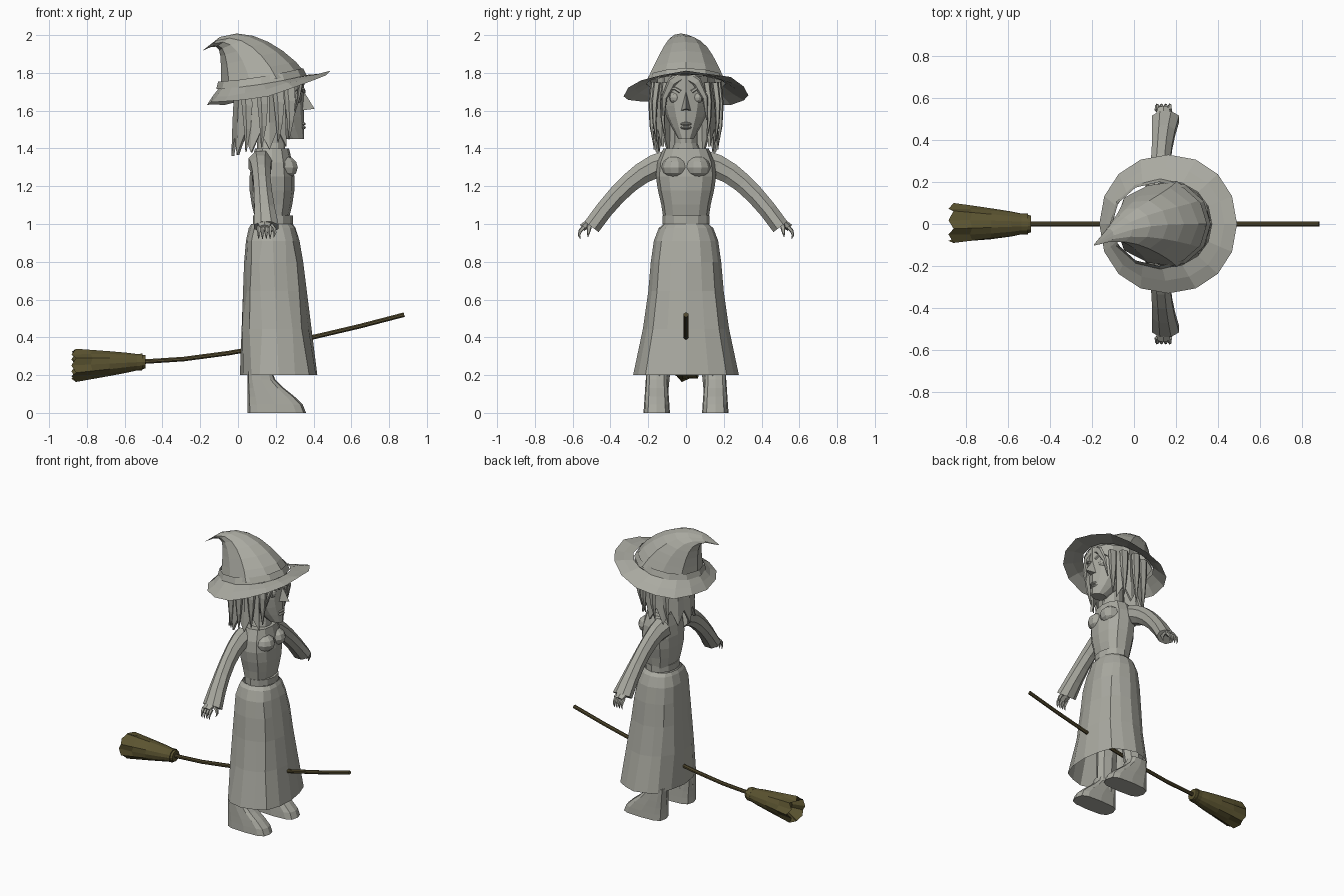
import bpy
import bmesh
import random
from math import sin, cos, pi, tau, radians, copysign
from mathutils import Vector

random.seed(4)
default_cube = bpy.data.objects.get("Cube")
if default_cube:
    bpy.data.objects.remove(default_cube, do_unlink=True)

X_AXIS, Y_AXIS = Vector((1, 0, 0)), Vector((0, 1, 0))


def material(name, red, green, blue):
    made = bpy.data.materials.new(name)
    made.use_nodes = True
    colour = (red, green, blue, 1)
    made.diffuse_color = colour
    made.node_tree.nodes["Principled BSDF"].inputs["Base Color"].default_value = colour
    return made


GREY = material("warm_grey", .4, .4, .355)
STRAW = material("olive_straw", .105, .088, .03)
WOOD = material("dark_wood", .085, .068, .028)


def finish(name, mesh_data, surface=GREY, paired=False):
    """Turn a bmesh into an object, mirrored to both sides when paired."""
    bmesh.ops.recalc_face_normals(mesh_data, faces=mesh_data.faces)
    mesh = bpy.data.meshes.new(name)
    mesh_data.to_mesh(mesh)
    mesh_data.free()
    mesh.materials.append(surface)
    made = bpy.data.objects.new(name, mesh)
    bpy.context.collection.objects.link(made)
    if paired:
        mirror = made.modifiers.new("both_sides", "MIRROR")
        mirror.use_axis = (False, True, False)
        mirror.use_mirror_merge = False
    return made


def loft(name, rings, surface=GREY, paired=False, wrap=True, start=True, end=True):
    """Skin rings of equal length; start and end cap the two openings."""
    mesh_data = bmesh.new()
    rows = [[mesh_data.verts.new(point) for point in ring] for ring in rings]
    count = len(rows[0])
    for low, high in zip(rows, rows[1:]):
        for i in range(count if wrap else count - 1):
            j = (i + 1) % count
            mesh_data.faces.new((low[i], low[j], high[j], high[i]))
    if start:
        mesh_data.faces.new(rows[0])
    if end:
        mesh_data.faces.new(rows[-1])
    return finish(name, mesh_data, surface, paired)


def steps(count):
    return [i / count for i in range(count + 1)]


def ring(back, front, half, z, rise=0, y=0, sides=12, square=1, lift=1):
    """Rounded ring from back to front; its front edge is raised by rise."""
    points = []
    for i in range(sides):
        c, s = cos(tau * i / sides), sin(tau * i / sides)
        c, s = (copysign(abs(value) ** square, value) for value in (c, s))
        along = (c + 1) / 2
        points.append(Vector((back + (front - back) * along, y + half * s,
                              z + rise * along ** lift)))
    return points


def tube(name, path, radii, count, side=X_AXIS, sides=6, surface=GREY, paired=False):
    """Sweep an ellipse; path and radii are functions of t from zero to one."""
    centres = [Vector(path(t)) for t in steps(count)]
    rings = []
    for i, t in enumerate(steps(count)):
        heading = centres[min(i + 1, count)] - centres[max(i - 1, 0)]
        across = side.cross(heading).normalized()
        wide, deep = radii(t)
        turns = [tau * (j + .5) / sides for j in range(sides)]
        rings.append([centres[i] + side * wide * cos(a) + across * deep * sin(a)
                      for a in turns])
    return loft(name, rings, surface, paired)


def strand(name, begin, tip, bow, wide, deep, paired=False):
    """A bowed tube that tapers to a tip."""
    begin, tip, bow = Vector(begin), Vector(tip), Vector(bow)

    def taper(t):
        keep = max(.1, 1 - t * t)
        return wide * keep, deep * keep
    return tube(name, lambda t: begin.lerp(tip, t) + bow * sin(pi * t), taper, 3,
                sides=5, paired=paired)


def ball(name, centre, size, paired=False):
    mesh_data = bmesh.new()
    bmesh.ops.create_uvsphere(mesh_data, u_segments=10, v_segments=6, radius=1)
    bmesh.ops.scale(mesh_data, vec=size, verts=mesh_data.verts)
    bmesh.ops.translate(mesh_data, vec=centre, verts=mesh_data.verts)
    return finish(name, mesh_data, paired=paired)


# Long skirt, open at the hem, with soft folds
def skirt_ring(drop):
    hip = min(1, 6 * drop) ** .5
    reach = .11 + .03 * hip + .065 * drop
    middle = .18 + .035 * drop
    points = ring(middle - reach, middle + reach, .12 + .06 * hip + .1 * drop ** 2,
                  1 - .8 * drop, sides=16, square=.85)
    for i, point in enumerate(points):
        if i % 4:
            point.y *= 1 + .03 * hip * (-1) ** i
            point.x += random.uniform(-.01, .01) * hip
    return points


loft("skirt", [skirt_ring(t * t) for t in steps(6)], start=False, end=False)
loft("waistband", [ring(.08, .29, .125, z) for z in (1, 1.045)])


# Bodice, bust and neck
def bodice_ring(t):
    reach = .09 + .03 * sin(pi * t)
    return ring(.18 - reach, .18 + reach, .12 + .04 * sin(pi * t ** 1.5),
                1.03 + .37 * t, square=.85)


loft("bodice", [bodice_ring(t) for t in steps(5)])
ball("bust", (.25, .06, 1.3), (.07, .07, .06), paired=True)
loft("neck", [ring(.1, .25, half, z) for half, z in ((.08, 1.38), (.06, 1.43), (.06, 1.55))])


# Head narrowing to the chin
def head_ring(t):
    fill = sin(pi / 2 * min(1, 1.5 * t))
    return ring(.24 - .21 * fill, .35, .04 + .09 * fill, 1.45 + .35 * t)


loft("head", [head_ring(t) for t in steps(6)])

# Face details
nose = bmesh.new()
for corner in ((.35, 0, 1.7), (.405, 0, 1.61), (.33, .03, 1.6), (.33, -.03, 1.6)):
    nose.verts.new(corner)
bmesh.ops.convex_hull(nose, input=nose.verts)
finish("nose", nose)
for name, z in (("upper_lip", 1.53), ("lower_lip", 1.51)):
    ball(name, (.34, 0, z), (.02, .03, .01))
ball("eyes", (.315, .06, 1.67), (.025, .03, .03), paired=True)
strand("brows", (.35, .03, 1.7), (.3, .11, 1.7), (.01, 0, .02), .01, .01, paired=True)

# Flared sleeves curving down from the shoulders
tube("sleeves",
     lambda t: (.12 + .03 * t * t, .1 + .4 * t, 1.32 - .335 * t ** 1.7),
     lambda t: (.05 + .02 * (2 * t - 1) ** 2, .05 + .025 * (1 - t) ** 2),
     6, sides=8, paired=True)

# Hands with fingers and thumbs
tube("hands", lambda t: (.14, .48 + .07 * t, 1.03 - .05 * t),
     lambda t: (.03 + .01 * sin(pi * t), .02), 3, paired=True)
for i in range(4):
    x = .11 + .02 * i
    strand(f"fingers_{i + 1}", (x, .54, .985), (x, .56, .92), (0, .015, 0),
           .012, .012, paired=True)
strand("thumbs", (.17, .51, 1), (.19, .52, .93), (.015, 0, 0), .015, .015, paired=True)


# Legs and low shoes
def shoe_ring(t):
    return ring(.05, .18 + .18 * cos(pi / 2 * t) ** 2, .07 - .015 * t, .22 * t,
                y=.155, square=.6)


loft("shoes", [shoe_ring(t) for t in steps(5)], paired=True)
loft("legs", [ring(.05, .18 + .04 * t, .055, .1 + .5 * t, y=.15 - .05 * t, sides=8)
              for t in steps(2)], paired=True)


# Hair shell with a ragged edge, open at the face
def hair_row(t):
    spread = .14 + .03 * t ** .5
    row = []
    for i, share in enumerate(steps(16)):
        a = radians(48 + 264 * share)
        notch = .1 * (i % 2) + .03 * cos(a) if t == 1 else 0
        reach = spread * (1 + .03 * (-1) ** i)
        row.append((.14 + reach * cos(a), reach * sin(a), 1.83 - .44 * t + notch))
    return row


hair = loft("hair", [hair_row(t) for t in steps(3)], wrap=False, start=False, end=False)
hair.modifiers.new("thickness", "SOLIDIFY").thickness = .015

# Loose locks at the sides and a swept fringe
for i, angle in enumerate((40, 65, 95, 125)):
    x, y = .14 + .17 * cos(radians(angle)), .17 * sin(radians(angle))
    strand(f"locks_{i + 1}", (x, y, 1.75), (x, y, 1.41 + .05 * cos(radians(angle))),
           (.01, .015, 0), .035, .02, paired=True)
strand("fringe_left", (.33, -.02, 1.8), (.31, .11, 1.55), (.02, .04, .04), .015, .03)
strand("fringe_right", (.33, 0, 1.8), (.29, -.12, 1.55), (.02, -.04, .04), .015, .03)


# Hat brim, dipping at the back and lifting at the front
def brim_ring(t):
    points = ring(-.1 - .065 * t, .37 + .12 * t, .21 + .12 * t, 1.72 - .085 * t,
                  .07 + .1 * t, sides=16, square=.95, lift=1.7)
    for point in points:
        point.z += random.uniform(-.012, .012) * t
    return points


loft("hat_brim", [brim_ring(t) for t in steps(2)], start=False, end=False)
loft("hat_band", [ring(-.115 + .01 * t, .365 - .02 * t, .215 - .015 * t, 1.715 + .04 * t,
                       .07, lift=1.5) for t in steps(1)], start=False, end=False)


# Hat crown, slumping back to a bent tip
def crown_ring(t):
    points = ring(-.09 - .1 * t ** 4, .36 - .55 * t ** 1.2, .2 * (1 - t) + .003,
                  1.72 + .22 * sin(pi * .65 * t), .075 * (1 - t ** 8),
                  y=-.1 * t ** 4, sides=10)
    for i, point in enumerate(points):
        point.y *= 1 + .05 * (-1) ** i * (1 - t)
    return points


loft("hat_crown", [crown_ring(t) for t in steps(7)], start=False)

# Bent broom handle
tube("broom_handle",
     lambda t: (.88 - 1.4 * t, 0, .27 + .25 * max(0, 1 - 1.015 * t) ** 1.5),
     lambda t: (.013, .013), 6, side=Y_AXIS, sides=8, surface=WOOD)


# Broom brush with a ragged, hollow end, and its binding
def bundle_ring(x, radius, ragged=0):
    points = []
    for i in range(14):
        reach = radius * (1 - ragged * (i % 2))
        a = tau * i / 14
        points.append((x + .06 * ragged * (-1) ** i, reach * cos(a),
                       .27 + .05 * (x + .5) + .9 * reach * sin(a)))
    return points


brush = [bundle_ring(-.49 - .38 * t, .04 + .06 * t ** .8, .2 * t ** 3) for t in steps(4)]
brush.append(bundle_ring(-.8, .05))
loft("broom_brush", brush, STRAW)
loft("broom_binding", [bundle_ring(x, .05) for x in (-.505, -.535)], STRAW)
